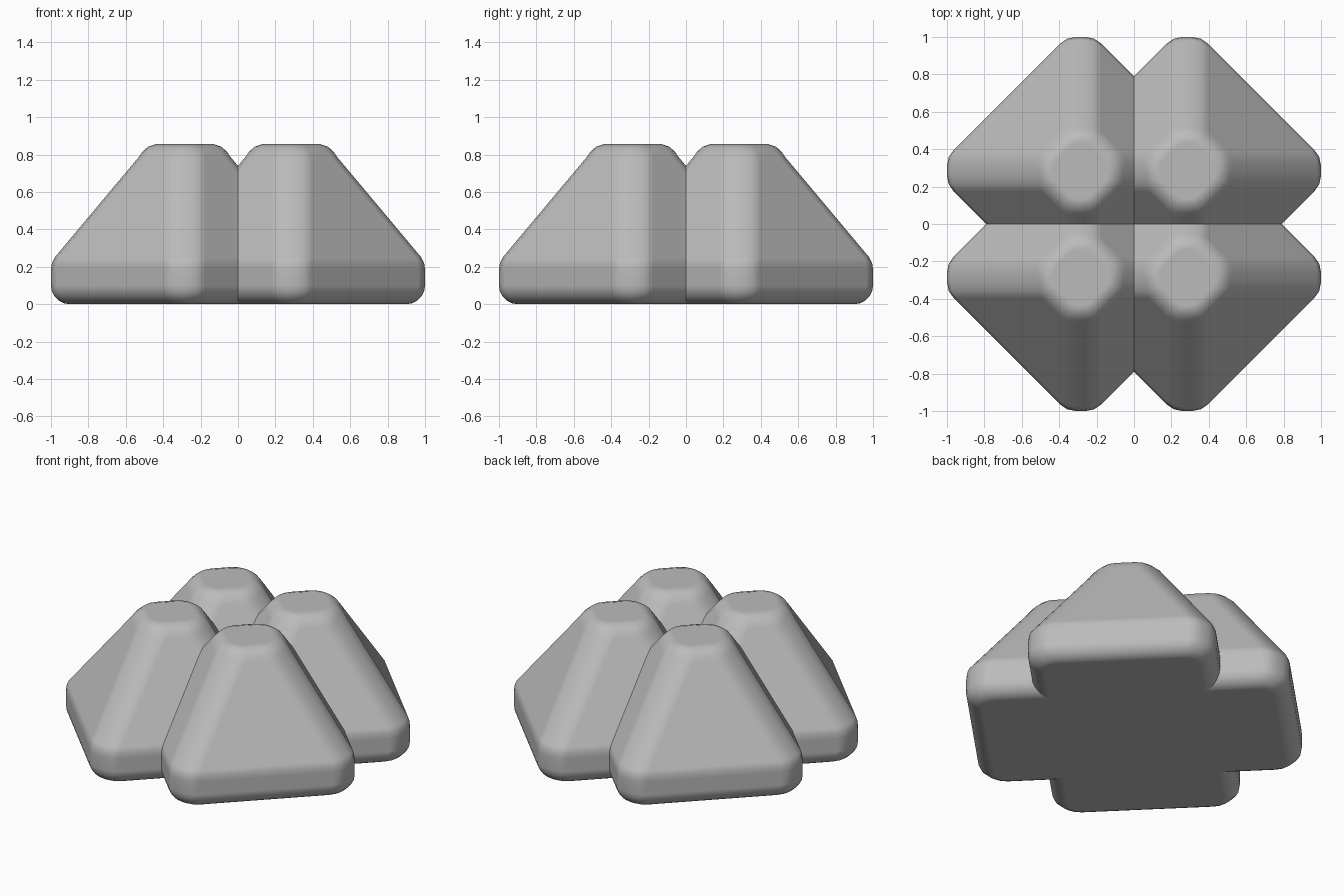
import bpy, bmesh, math
from mathutils import Vector

cube = bpy.data.objects.get("Cube")
if cube:
    bpy.data.objects.remove(cube, do_unlink=True)

grey = bpy.data.materials.new("stone_grey")
grey.use_nodes = True
COLOUR = (0.5, 0.5, 0.5, 1)
grey.diffuse_color = COLOUR
grey.node_tree.nodes["Principled BSDF"].inputs["Base Color"].default_value = COLOUR

CENTRE = 0.285     # offset of each pyramid from the middle
REACH = 0.715      # centre to blunted corner
STRIP = 0.075      # half width of a blunted corner
SHOULDER = 0.245   # reach where the top rounding starts


def ring(reach, inset):
    """Diamond outline with blunted, softened corners."""
    w = STRIP - inset * math.tan(math.pi / 8)
    a = min(0.05, 0.8 * w)
    v = Vector((reach, w))
    p0 = v - Vector((0, a))
    p1 = v + Vector((-a, a)) * math.sqrt(0.5)
    half = [p0, (p0 + 2 * v + p1) / 4, p1]
    tip = [Vector((p.x, -p.y)) for p in reversed(half)] + half
    points = []
    for k in range(4):
        c, s = round(math.cos(k * math.pi / 2)), round(math.sin(k * math.pi / 2))
        points += [(p.x * c - p.y * s, p.x * s + p.y * c) for p in tip]
    return points


# Side profile: reach, height, inset
R = 0.1
levels = []
for i in range(6):
    t = i / 5 * math.pi / 2
    inset = R * (1 - math.sin(t))
    levels.append((REACH - inset, R * (1 - math.cos(t)), inset))
levels += [(REACH, 0.185, 0), (0.71, 0.22, 0), (0.695, 0.25, 0)]
for reach, z in [(SHOULDER, 0.787), (0.226, 0.815), (0.196, 0.842), (0.15, 0.857)]:
    levels.append((reach, z, SHOULDER - reach))


def pyramid(name, x, y):
    bm = bmesh.new()
    rings = [[bm.verts.new((px, py, z)) for px, py in ring(reach, inset)]
             for reach, z, inset in levels]
    for low, high in zip(rings, rings[1:]):
        n = len(low)
        for i in range(n):
            j = (i + 1) % n
            bm.faces.new((low[i], low[j], high[j], high[i]))
    bm.faces.new(rings[0][::-1])
    bm.faces.new(rings[-1])
    for f in bm.faces:
        f.smooth = True
    mesh = bpy.data.meshes.new(name)
    bm.to_mesh(mesh)
    bm.free()
    mesh.materials.append(grey)
    ob = bpy.data.objects.new(name, mesh)
    ob.location = (x, y, 0)
    bpy.context.collection.objects.link(ob)
    # Keep the broad faces flat while the rounded edges stay smooth
    ob.modifiers.new("flat_faces", "WEIGHTED_NORMAL").weight = 100


for side, sx in (("left", 1), ("right", -1)):
    for end, sy in (("front", -1), ("back", 1)):
        pyramid(f"{end}_{side}_pyramid", sx * CENTRE, sy * CENTRE)
